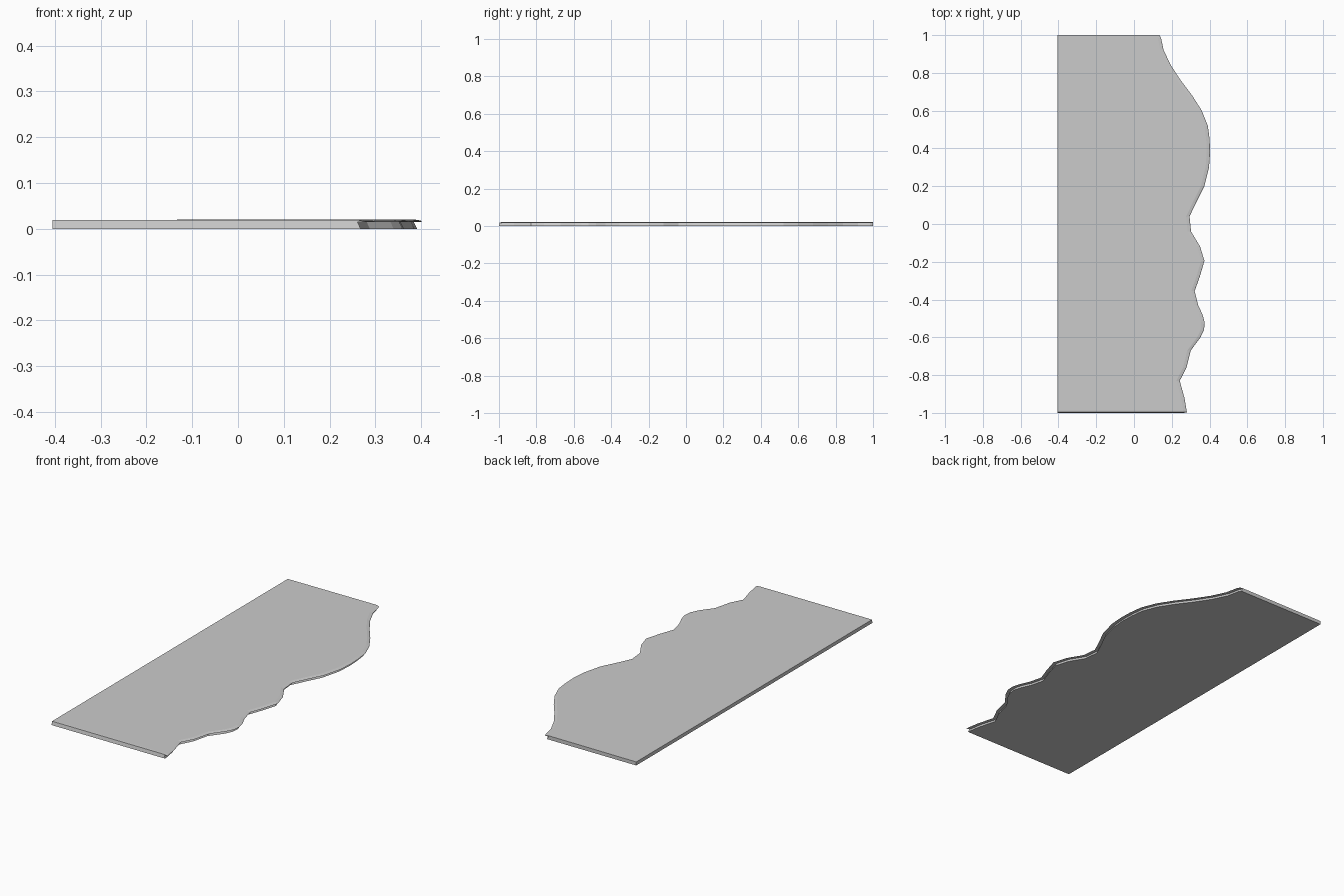
import bpy, bmesh

if "Cube" in bpy.data.objects:
    bpy.data.objects.remove(bpy.data.objects["Cube"])

# Natural edge outline, front to back: (y, x)
edge = [(-1, .28), (-.985, .278), (-.92, .267), (-.83, .242), (-.76, .278), (-.67, .30),
        (-.60, .352), (-.56, .371), (-.52, .374), (-.48, .363), (-.43, .34), (-.355, .321),
        (-.28, .348), (-.195, .373), (-.12, .35), (-.04, .302), (.04, .294), (.11, .327),
        (.20, .372), (.30, .397), (.38, .403), (.45, .4), (.52, .391), (.60, .359),
        (.68, .308), (.76, .248), (.84, .195), (.92, .157), (.985, .143), (1, .135)]
LEFT = -.405
# Cross-section of the edge: (inset from outline, height), underside to top
section = [(.012, 0), (.019, .015), (0, .0155), (.004, .018), (.018, .0205)]

bm = bmesh.new()
rows = []
for y, x in edge:
    row = [bm.verts.new((LEFT, y, 0))]
    for inset, z in section:
        # front end leans back slightly, and the top sinks towards the front
        yy = y + (.2 * z if y == -1 else 0)
        zz = z - (.0015 if y == -1 and z > .017 else 0)
        row.append(bm.verts.new((x - inset, yy, zz)))
    yy = y + (.004 if y == -1 else 0)
    row.append(bm.verts.new((LEFT, yy, .019)))
    rows.append(row)

# Skin between sections, then close both ends
n = len(rows[0])
for a, b in zip(rows, rows[1:]):
    for i in range(n):
        j = (i + 1) % n
        bm.faces.new((a[i], a[j], b[j], b[i]))
bm.faces.new(rows[0])
bm.faces.new(rows[-1])
bmesh.ops.recalc_face_normals(bm, faces=bm.faces)

mesh = bpy.data.meshes.new("live_edge_slab")
bm.to_mesh(mesh)
bm.free()
slab = bpy.data.objects.new("live_edge_slab", mesh)
bpy.context.collection.objects.link(slab)
